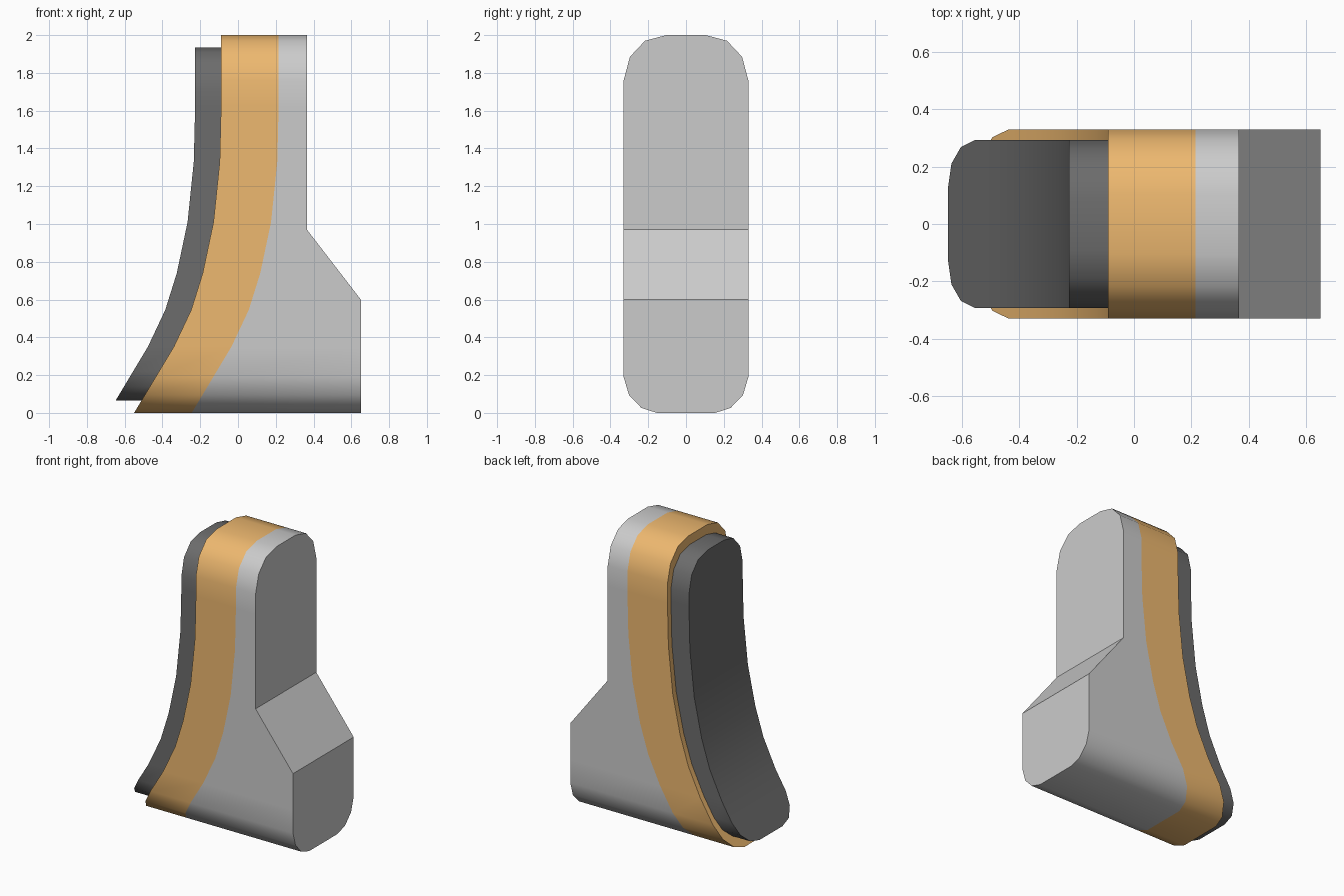
import bpy, bmesh, math

if "Cube" in bpy.data.objects:
    bpy.data.objects.remove(bpy.data.objects["Cube"])

# Front-view curve of the band's outer face, as (z, x)
CURVE = [(0, -0.55), (0.35, -0.34), (0.545, -0.248), (0.74, -0.187),
         (1.01, -0.13), (1.33, -0.097), (1.62, -0.09), (2, -0.09)]
# Rear outline of the base body, as (z, x)
REAR = [(0, 0.65), (0.60, 0.65), (0.97, 0.365), (2, 0.365)]
# Half width by height: rounded-end outlines, as (z, y)
OUTER = [(0, 0.155), (0.027, 0.237), (0.095, 0.302), (0.19, 0.33),
         (1.76, 0.33), (1.885, 0.297), (1.97, 0.217), (2, 0.105)]
INNER = [(0.065, 0.125), (0.085, 0.21), (0.14, 0.268), (0.22, 0.292),
         (1.71, 0.292), (1.83, 0.263), (1.91, 0.19), (1.935, 0.09)]


def at(table, z):
    """Linear lookup in a (z, value) table."""
    for (z0, v0), (z1, v1) in zip(table, table[1:]):
        if z <= z1:
            return v0 + (v1 - v0) * (z - z0) / (z1 - z0)
    return table[-1][1]


def shift(table, dz, dx):
    return [(z + dz, x + dx) for z, x in table]


def slab(name, front, rear, outline, color=None):
    """Solid between two x-profiles, trimmed to a rounded y-z outline."""
    lo, hi = outline[0][0], outline[-1][0]
    levels = sorted({z for t in (front, rear, outline) for z, _ in t if lo <= z <= hi})
    bm = bmesh.new()
    rows = []
    for z in levels:
        f, r, w = at(front, z), at(rear, z), at(outline, z)
        rows.append([bm.verts.new(p) for p in
                     ((f, -w, z), (r, -w, z), (r, w, z), (f, w, z))])
    for a, b in zip(rows, rows[1:]):
        for i in range(4):
            j = (i + 1) % 4
            bm.faces.new((a[i], a[j], b[j], b[i]))
    bm.faces.new(rows[0][::-1])
    bm.faces.new(rows[-1])
    bmesh.ops.recalc_face_normals(bm, faces=bm.faces)
    mesh = bpy.data.meshes.new(name)
    bm.to_mesh(mesh)
    bm.free()
    obj = bpy.data.objects.new(name, mesh)
    bpy.context.collection.objects.link(obj)
    if color:
        mat = bpy.data.materials.new(name + "_color")
        mat.diffuse_color = (*color, 1)
        mat.use_nodes = True
        mat.node_tree.nodes["Principled BSDF"].inputs["Base Color"].default_value = mat.diffuse_color
        mesh.materials.append(mat)
    bpy.ops.object.select_all(action='DESELECT')
    obj.select_set(True)
    bpy.context.view_layer.objects.active = obj
    bpy.ops.object.shade_smooth_by_angle(angle=math.radians(36.5))
    return obj


seam = shift(CURVE, 0, 0.305)
# Grey body with the stepped rear
slab("base_body", seam, REAR, OUTER)
# Orange band following the curve
slab("curved_band", CURVE, seam, OUTER, (0.85, 0.48, 0.16))
# Dark inset pad standing proud of the band
slab("front_pad", shift(CURVE, 0, -0.137), CURVE, INNER, (0.15, 0.15, 0.15))
